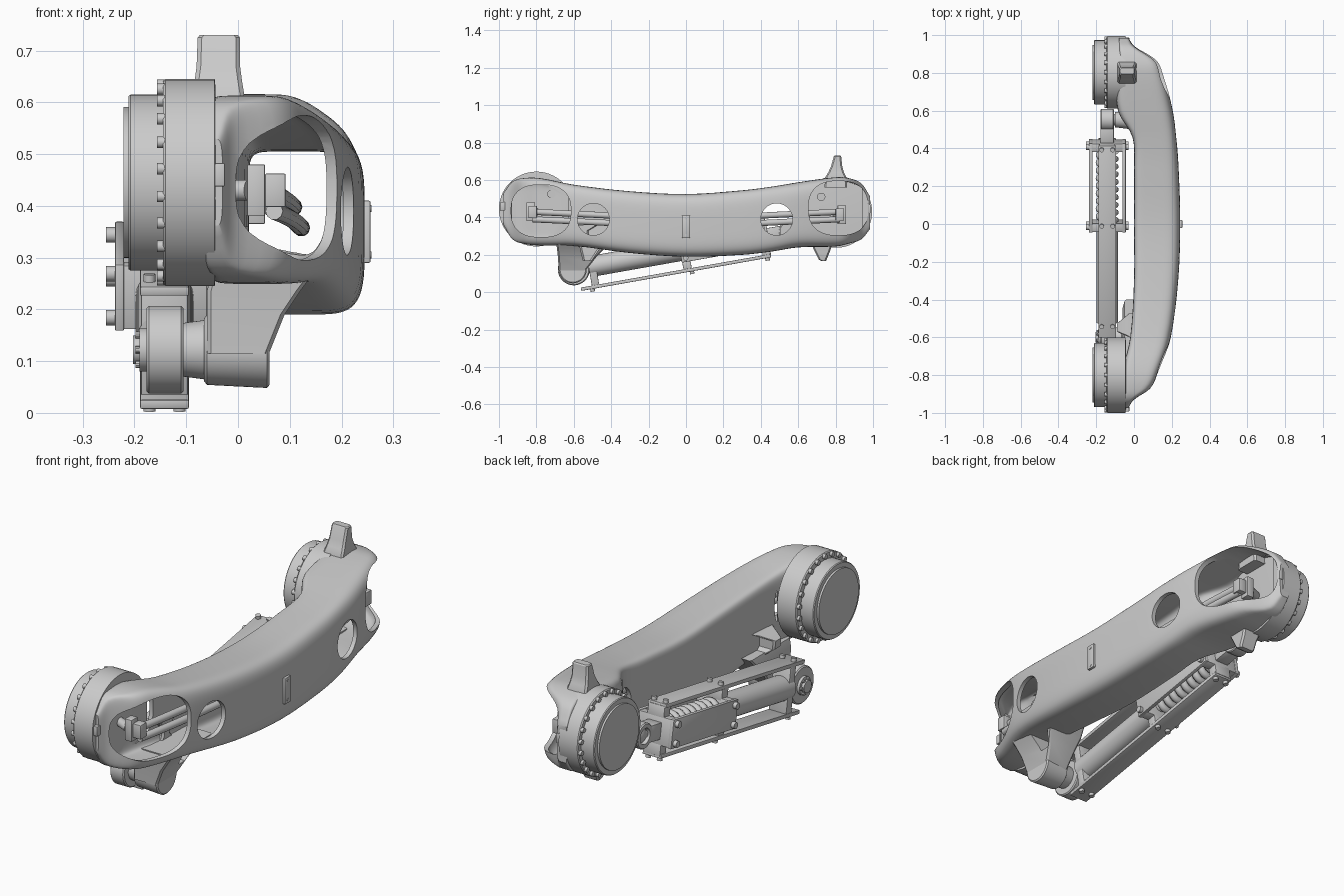
import bpy, bmesh, math
from mathutils import Vector, Matrix

if "Cube" in bpy.data.objects:
    bpy.data.objects.remove(bpy.data.objects["Cube"])

TILT = math.atan(0.177)
PIVOT = Vector((-0.14, -0.60, 0.122))


def mesh_obj(name, bm):
    bmesh.ops.recalc_face_normals(bm, faces=bm.faces)
    me = bpy.data.meshes.new(name)
    bm.to_mesh(me)
    bm.free()
    ob = bpy.data.objects.new(name, me)
    bpy.context.collection.objects.link(ob)
    return ob


def loft(name, rings, closed=False):
    bm = bmesh.new()
    vs = [[bm.verts.new(p) for p in r] for r in rings]
    n = len(vs[0])
    for a, b in zip(vs, vs[1:] + ([vs[0]] if closed else [])):
        for i in range(n):
            bm.faces.new((a[i], a[(i + 1) % n], b[(i + 1) % n], b[i]))
    if not closed:
        bm.faces.new(vs[0])
        bm.faces.new(vs[-1])
    return mesh_obj(name, bm)


def lathe_x(name, y, z, profile, n=48, closed=False, sy=1, sz=1, power=2):
    """Turn (x, radius) pairs around an axis parallel to x."""
    def e(v):
        return math.copysign(abs(v) ** (2 / power), v)
    ang = [2 * math.pi * (i + 0.5) / n for i in range(n)]
    return loft(name, [[(x, y + r * sy * e(math.cos(t)), z + r * sz * e(math.sin(t))) for t in ang]
                       for x, r in profile], closed)


def rod(name, p, q, r, n=24):
    p, q = Vector(p), Vector(q)
    bm = bmesh.new()
    m = Matrix.Translation((p + q) / 2) @ (q - p).to_track_quat('Z', 'Y').to_matrix().to_4x4()
    bmesh.ops.create_cone(bm, cap_ends=True, segments=n, radius1=r, radius2=r,
                          depth=(q - p).length, matrix=m)
    return mesh_obj(name, bm)


def box(name, c, size, tilt=0, bevel=0.003):
    bm = bmesh.new()
    bmesh.ops.create_cube(bm, size=1, matrix=Matrix.Translation(c) @ Matrix.Rotation(tilt, 4, 'X')
                          @ Matrix.Diagonal((*size, 1)))
    bmesh.ops.bevel(bm, geom=bm.edges[:], offset=bevel, segments=2, affect='EDGES', profile=0.5)
    return mesh_obj(name, bm)


def cut(ob, cutter):
    m = ob.modifiers.new("cut", 'BOOLEAN')
    m.operation, m.solver, m.object = 'DIFFERENCE', 'EXACT', cutter
    bpy.context.view_layer.objects.active = ob
    bpy.ops.object.modifier_apply(modifier=m.name)
    bpy.data.objects.remove(cutter)


def tube(name, pts, r, kind='POLY'):
    cu = bpy.data.curves.new(name, 'CURVE')
    cu.dimensions, cu.bevel_depth, cu.bevel_resolution, cu.use_fill_caps = '3D', r, 3, True
    s = cu.splines.new(kind)
    s.points.add(len(pts) - 1)
    for sp, p in zip(s.points, pts):
        sp.co = (*p, 1)
    if kind == 'NURBS':
        s.use_endpoint_u, s.order_u = True, 3
    ob = bpy.data.objects.new(name, cu)
    bpy.context.collection.objects.link(ob)


# bowed hollow beam: stations of y, x range, z range
ST = [(-0.975, -0.07, -0.03, 0.36, 0.53), (-0.93, -0.065, 0.0, 0.285, 0.59),
      (-0.87, -0.06, 0.09, 0.26, 0.61), (-0.78, -0.06, 0.135, 0.25, 0.61),
      (-0.60, -0.02, 0.195, 0.248, 0.575), (-0.30, 0.0, 0.234, 0.21, 0.54),
      (0.0, 0.0, 0.245, 0.19, 0.525), (0.30, 0.0, 0.236, 0.20, 0.545),
      (0.46, -0.008, 0.224, 0.218, 0.565), (0.60, -0.085, 0.205, 0.24, 0.588),
      (0.80, -0.09, 0.155, 0.245, 0.615), (0.87, -0.085, 0.12, 0.26, 0.61),
      (0.94, -0.08, 0.005, 0.285, 0.58), (0.985, -0.08, -0.03, 0.34, 0.51)]


def hermite(a, b, c, d, t):
    """Smooth step between stations, allowing for uneven y spacing."""
    h = c[0] - b[0]
    out = [b[0] + h * t]
    for k in range(1, 5):
        m0 = (c[k] - a[k]) / (c[0] - a[0]) * h
        m1 = (d[k] - b[k]) / (d[0] - b[0]) * h
        out.append((2*t**3 - 3*t*t + 1) * b[k] + (t**3 - 2*t*t + t) * m0
                   + (3*t*t - 2*t**3) * c[k] + (t**3 - t*t) * m1)
    return out


def beam_rings(inset, stations, n=56):
    rings = []
    for i in range(len(stations) - 1):
        a, b, c = stations[max(i - 1, 0)], stations[i], stations[i + 1]
        d = stations[min(i + 2, len(stations) - 1)]
        for j in range(5 if i == len(stations) - 2 else 4):
            y, x0, x1, z0, z1 = hermite(a, b, c, d, j / 4)
            ring = []
            for k in range(n):
                t = 2 * math.pi * (k + 0.5) / n
                power = 4.6 if math.cos(t) > 0 else 9   # rounded outside, crisp inner face
                u, v = [math.copysign(abs(w) ** (2 / power), w) for w in (math.cos(t), math.sin(t))]
                ring.append(((x0 + x1) / 2 + u * ((x1 - x0) / 2 - inset), y,
                             (z0 + z1) / 2 + v * ((z1 - z0) / 2 - inset)))
            rings.append(ring)
    return rings


beam = loft("curved_beam", beam_rings(0, ST))
cut(beam, loft("cavity_cutter", beam_rings(0.02, ST[1:-1])))
for y, z, ry, rz in ((-0.775, 0.435, 0.16, 0.14), (0.815, 0.45, 0.16, 0.145)):
    cut(beam, lathe_x("end_cutter", y, z, [(-0.025, 1), (0.4, 1)], sy=ry, sz=rz, power=2.5))
for y, x in ((-0.495, 0.1), (0.485, -0.2)):
    cut(beam, lathe_x("hole_cutter", y, 0.39, [(x, 0.085), (0.4, 0.085)]))

# joint housings, motors and bolt rings at both ends
for tag, y, z, r in (("front", -0.80, 0.445, 0.20), ("back", 0.803, 0.43, 0.192)):
    lathe_x(tag + "_joint_housing", y, z, [(-0.145, r - 0.004), (-0.14, r), (-0.045, r),
                                          (-0.043, r - 0.02)], 64)
    lathe_x(tag + "_joint_motor", y, z, [(-0.221, 0.146), (-0.212, 0.146), (-0.212, 0.167),
                                        (-0.208, 0.17), (-0.14, 0.17)], 64)
    for i in range(22):
        t = 2 * math.pi * (i + 0.5) / 22
        py, pz = y + (r - 0.012) * math.cos(t), z + (r - 0.012) * math.sin(t)
        rod(tag + "_housing_bolt", (-0.157, py, pz), (-0.14, py, pz), 0.011, 12)
    s = math.copysign(1, y)
    box(tag + "_end_clip", (-0.035, y + s * (r - 0.02), z + 0.015), (0.02, 0.025, 0.045))
    # connector and harness inside the open end
    box(tag + "_connector_plate", (0.035, y + s * 0.03, z - 0.015), (0.035, 0.045, 0.10))
    box(tag + "_connector_block", (0.072, y + s * 0.02, z - 0.015), (0.04, 0.045, 0.065))
    rod(tag + "_connector_stem", (-0.045, y, z - 0.015), (0.02, y + s * 0.03, z - 0.015), 0.02)
    rod(tag + "_sensor_boss", (-0.045, y - s * 0.08, z + 0.08), (-0.02, y - s * 0.08, z + 0.08), 0.022)
for x, z in ((0.085, 0.42), (0.10, 0.38)):
    tube("inner_cable", [(x - 0.03, -0.82, z + 0.01), (x, -0.6, z), (x + 0.03, 0, z - 0.03),
                         (x, 0.6, z), (x - 0.03, 0.82, z + 0.01)], 0.017, 'NURBS')


# tapered block from (z, x0, x1, y0, y1) levels with chamfered corners
def lug(name, levels, c=0.008):
    return loft(name, [[(x0 + c, y0, z), (x1 - c, y0, z), (x1, y0 + c, z), (x1, y1 - c, z),
                        (x1 - c, y1, z), (x0 + c, y1, z), (x0, y1 - c, z), (x0, y0 + c, z)]
                       for z, x0, x1, y0, y1 in levels])


# stop lugs above and below the back joint
lug("upper_stop_lug", [(0.56, -0.09, 0.015, 0.74, 0.862), (0.615, -0.088, 0.012, 0.745, 0.858),
                       (0.64, -0.084, 0.008, 0.76, 0.845), (0.67, -0.08, 0.004, 0.774, 0.836),
                       (0.725, -0.078, 0.004, 0.79, 0.83), (0.73, -0.074, 0.0, 0.794, 0.826)])
lug("lower_stop_lug", [(0.27, -0.09, 0.01, 0.67, 0.79), (0.235, -0.085, 0.006, 0.68, 0.775),
                       (0.215, -0.08, 0.004, 0.69, 0.768), (0.175, -0.078, 0.004, 0.71, 0.752),
                       (0.167, -0.074, 0.0, 0.725, 0.748)])

# lower bracket carrying the actuator pivot, pocketed on its outer side
bracket = lug("lower_bracket", [(0.275, -0.05, 0.15, -0.695, -0.40), (0.235, -0.06, 0.12, -0.69, -0.435),
                                (0.19, -0.06, 0.09, -0.685, -0.478), (0.115, -0.06, 0.06, -0.68, -0.537)])
cut(bracket, lug("pocket_cutter", [(0.255, 0.02, 0.2, -0.57, -0.45), (0.17, 0.02, 0.2, -0.55, -0.505)]))
lathe_x("bracket_boss", -0.605, 0.122, [(-0.066, 0.06), (-0.06, 0.068), (0.056, 0.074), (0.061, 0.068)])
lug("bracket_stub", [(0.36, -0.03, 0.02, -0.60, -0.47), (0.33, -0.09, 0.02, -0.575, -0.52),
                     (0.29, -0.085, 0.02, -0.575, -0.52), (0.25, -0.03, 0.02, -0.60, -0.48)])
lathe_x("pivot_spacer", -0.60, 0.122, [(-0.105, 0.052), (-0.06, 0.058)])

# service plate on the outer face
box("service_plate", (0.247, 0, 0.35), (0.018, 0.042, 0.12))
for z in (0.305, 0.395):
    rod("service_screw", (0.25, 0, z), (0.258, 0, z), 0.007, 12)


# tilted spring actuator, placed in (x, along, height) coordinates
def A(x, s, h=0):
    return Vector((x, PIVOT.y + s * math.cos(TILT) - h * math.sin(TILT),
                   PIVOT.z + s * math.sin(TILT) + h * math.cos(TILT)))


def abox(name, x, s, h, size):
    return box(name, A(x, s, h), size, TILT)


XA = -0.142
lathe_x("lower_eye", PIVOT.y, PIVOT.z, [(-0.177, 0.08), (-0.172, 0.085), (-0.11, 0.085), (-0.105, 0.08)])
lathe_x("lower_pin", PIVOT.y, PIVOT.z, [(-0.203, 0.028), (-0.19, 0.028), (-0.19, 0.042), (-0.09, 0.042)])
for i in range(6):
    t = math.pi * i / 3
    y, z = PIVOT.y + 0.033 * math.cos(t), PIVOT.z + 0.033 * math.sin(t)
    rod("pin_screw", (-0.198, y, z), (-0.18, y, z), 0.007, 10)
abox("lower_end_block", XA, 0.10, 0, (0.09, 0.04, 0.22))
rod("cylinder_body", A(XA, 0.08), A(XA, 0.62), 0.056, 40)
rod("piston_rod", A(XA, 0.6), A(XA, 1.15), 0.026)
for h in (-0.111, 0.111):
    abox("guide_bar", XA, 0.535, h, (0.094, 1.03, 0.018))
    for s in (0.08, 0.62, 1.03):
        for dx in (-0.029, 0.029):
            rod("bar_bolt", A(XA + dx, s, h), A(XA + dx, s, h * 1.21), 0.012, 12)
for s in (0.60, 1.03):
    abox("cross_block", XA, s, 0, (0.17, 0.045, 0.125))
    for k in (-1, 1):
        abox("bar_spacer", XA, s, 0.08 * k, (0.085, 0.045, 0.06))
        rod("cross_bolt", A(-0.255, s, 0.043 * k), A(-0.028, s, 0.043 * k), 0.015, 12)
for x in (-0.229, -0.052):
    abox("side_plate", x, 0.815, 0, (0.018, 0.48, 0.13))
N = 9 * 20
tube("spring", [A(XA + 0.044 * math.cos(i * math.pi / 10), 0.63 + 0.37 * i / N,
                  0.044 * math.sin(i * math.pi / 10)) for i in range(N + 1)], 0.017)

# upper eye and its mount on the beam
E = A(0, 1.17)
lathe_x("upper_eye", E.y, E.z, [(-0.178, 0.036), (-0.178, 0.054), (-0.173, 0.058), (-0.111, 0.058),
                               (-0.106, 0.054), (-0.106, 0.036)], 36, True)
abox("upper_eye_neck", XA, 1.085, 0, (0.07, 0.09, 0.075))
lathe_x("upper_pin", E.y, E.z, [(-0.172, 0.012), (-0.165, 0.03), (-0.10, 0.03), (-0.10, 0.04),
                               (-0.02, 0.05)], 36)

# smooth shading with crisp edges
bpy.ops.object.select_all(action='DESELECT')
for ob in bpy.context.scene.objects:
    if ob.type == 'MESH':
        ob.select_set(True)
        bpy.context.view_layer.objects.active = ob
bpy.ops.object.shade_smooth_by_angle(angle=math.radians(32))
